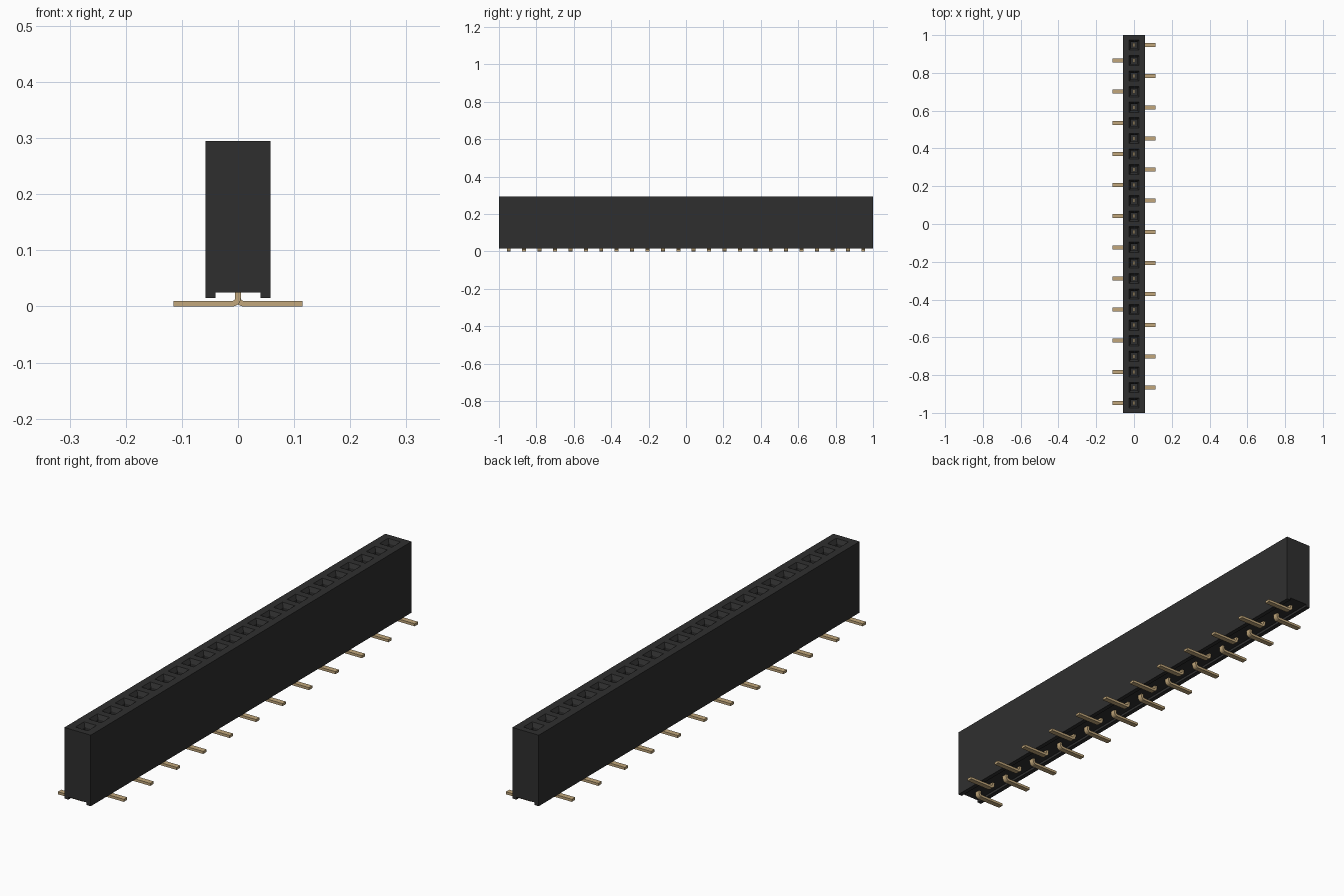
import bpy, bmesh, math

if "Cube" in bpy.data.objects:
    bpy.data.objects.remove(bpy.data.objects["Cube"], do_unlink=True)

COUNT = 24
PITCH = 0.0824
PIN_Y = [(i - (COUNT - 1) / 2) * PITCH for i in range(COUNT)]
TOP = 0.295


def material(name, rgb, rough):
    mat = bpy.data.materials.new(name)
    mat.use_nodes = True
    mat.diffuse_color = (*rgb, 1)
    bsdf = mat.node_tree.nodes["Principled BSDF"]
    bsdf.inputs["Base Color"].default_value = (*rgb, 1)
    bsdf.inputs["Roughness"].default_value = rough
    return mat


def finish(bm, name, mat):
    bmesh.ops.recalc_face_normals(bm, faces=bm.faces)
    mesh = bpy.data.meshes.new(name)
    bm.to_mesh(mesh)
    bm.free()
    obj = bpy.data.objects.new(name, mesh)
    bpy.context.collection.objects.link(obj)
    mesh.materials.append(mat)
    return obj


def sweep(bm, profile, stations):
    """Extrude an x-z profile through y stations, returning the side faces."""
    rings = [[bm.verts.new((x, y, z)) for x, z in profile] for y in stations]
    n = len(profile)
    sides = [[bm.faces.new((a[i], a[(i + 1) % n], b[(i + 1) % n], b[i]))
              for i in range(n)] for a, b in zip(rings, rings[1:])]
    bm.faces.new(rings[0])
    bm.faces.new(rings[-1])
    return sides


black = material("black plastic", (0.028, 0.028, 0.028), 0.6)
gold = material("pale gold metal", (0.54, 0.39, 0.20), 0.5)

# Housing: channelled block, one segment per socket
bm = bmesh.new()
profile = [(-0.0575, TOP), (0.0575, TOP), (0.0575, 0.015), (0.04, 0.015),
           (0.04, 0.025), (-0.04, 0.025), (-0.04, 0.015), (-0.0575, 0.015)]
stations = [-1] + [y + PITCH / 2 for y in PIN_Y[:-1]] + [1]
segments = sweep(bm, profile, stations)

# Sockets: square rim, funnel, then a deep shaft
for y, faces in zip(PIN_Y, segments):
    face = faces[0]
    for half, z in ((0.027, TOP), (0.017, 0.28), (0.017, 0.06)):
        old = list(face.verts)
        mid = sum(v.co.y for v in old) / 4
        new = [bm.verts.new((math.copysign(half, v.co.x),
                             y + math.copysign(half, v.co.y - mid), z)) for v in old]
        bm.faces.remove(face)
        for i in range(4):
            j = (i + 1) % 4
            bm.faces.new((old[i], old[j], new[j], new[i]))
        face = bm.faces.new(new)
finish(bm, "socket_housing", black)

# Contacts: bent strips whose feet alternate from side to side
ARC = [math.pi + math.pi / 2 * k / 5 for k in range(6)]


def bend(radius):
    return [(0.01 + radius * math.cos(a), 0.015 + radius * math.sin(a)) for a in ARC]


strip = ([(-0.005, 0.12)] + bend(0.015) + [(0.115, 0), (0.115, 0.01)]
         + bend(0.005)[::-1] + [(0.005, 0.12)])
for i, y in enumerate(PIN_Y):
    side = 1 if i % 2 else -1
    bm = bmesh.new()
    sweep(bm, [(side * x, z) for x, z in strip], (y - 0.0105, y + 0.0105))
    finish(bm, f"contact_pin_{i + 1:02d}", gold)
